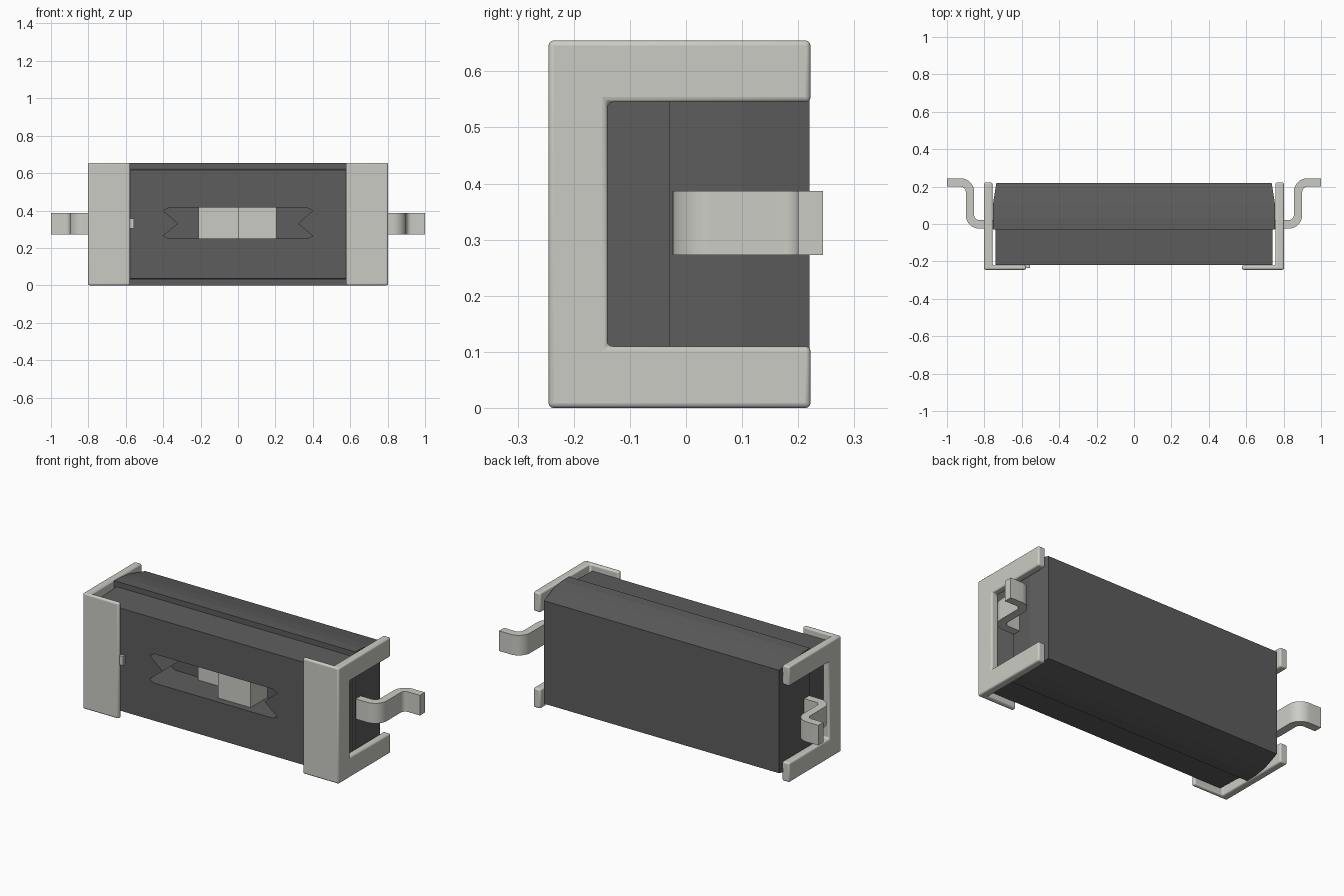
import bpy, bmesh, math
from mathutils import Vector

if "Cube" in bpy.data.objects:
    bpy.data.objects.remove(bpy.data.objects["Cube"])

H = 0.655


def material(name, rgb):
    m = bpy.data.materials.new(name)
    m.diffuse_color = (*rgb, 1)
    m.use_nodes = True
    m.node_tree.nodes["Principled BSDF"].inputs["Base Color"].default_value = m.diffuse_color
    return m


DARK = material("dark_plastic", (0.11, 0.11, 0.11))
METAL = material("pale_metal", (0.6, 0.6, 0.56))


def finish(name, bm, mat):
    bmesh.ops.recalc_face_normals(bm, faces=bm.faces)
    me = bpy.data.meshes.new(name)
    bm.to_mesh(me)
    bm.free()
    ob = bpy.data.objects.new(name, me)
    bpy.context.collection.objects.link(ob)
    me.materials.append(mat)
    return ob


def prism(name, pts, step, mat):
    """Extrude a closed 3D outline along the vector step."""
    bm = bmesh.new()
    f = bm.faces.new([bm.verts.new(p) for p in pts])
    ext = bmesh.ops.extrude_face_region(bm, geom=[f], use_keep_orig=True)
    verts = [g for g in ext["geom"] if isinstance(g, bmesh.types.BMVert)]
    bmesh.ops.translate(bm, verts=verts, vec=step)
    return finish(name, bm, mat)


def box(name, x0, x1, y0, y1, z0, z1, mat):
    return prism(name, [(x0, y0, z0), (x1, y0, z0), (x1, y1, z0), (x0, y1, z0)],
                 (0, 0, z1 - z0), mat)


def loft(name, rings, mat):
    """Rectangular sections (y, half width, bottom z), symmetric in height."""
    bm = bmesh.new()
    loops = [[bm.verts.new(p) for p in ((-w, y, b), (w, y, b), (w, y, H - b), (-w, y, H - b))]
             for y, w, b in rings]
    for a, c in zip(loops, loops[1:]):
        for i in range(4):
            j = (i + 1) % 4
            bm.faces.new((a[i], a[j], c[j], c[i]))
    bm.faces.new(loops[0])
    bm.faces.new(loops[-1])
    return finish(name, bm, mat)


def cut(ob, cutter):
    cutter.hide_render = True
    mod = ob.modifiers.new("cut", "BOOLEAN")
    mod.operation = "DIFFERENCE"
    mod.solver = "EXACT"
    mod.object = cutter
    dg = bpy.context.evaluated_depsgraph_get()
    ob.data = bpy.data.meshes.new_from_object(ob.evaluated_get(dg))
    ob.modifiers.clear()
    bpy.data.objects.remove(cutter)


def mirror_x(ob):
    ob.modifiers.new("mirror", "MIRROR").use_axis[0] = True


def smooth(ob):
    bpy.ops.object.select_all(action="DESELECT")
    ob.select_set(True)
    bpy.context.view_layer.objects.active = ob
    bpy.ops.object.shade_smooth_by_angle(angle=math.radians(35))


# moulded body: tapered back half and narrower front half
loft("back_body", [(-0.03, 0.755, 0), (0.03, 0.755, 0.002),
                   (0.1, 0.755, 0.012), (0.22, 0.736, 0.036)], DARK)
front = loft("front_body", [(-0.22, 0.74, 0.037), (-0.03, 0.74, 0.03)], DARK)

# window in the front with a wedge pointing in at each end
half = [(0.37, 0.25), (0.4, 0.265), (0.32, 0.33), (0.4, 0.4), (0.37, 0.415)]
outline = half + [(-x, z) for x, z in reversed(half)]
cut(front, prism("window_cutter", [(x, -0.3, z) for x, z in outline], (0, 0.285, 0), DARK))

# overlapping contact blades inside the window
box("left_contact", -0.21, 0, -0.06, -0.02, 0.25, 0.415, METAL)
box("right_contact", 0, 0.205, -0.18, -0.02, 0.25, 0.415, METAL)

# end brackets: L-shaped sheet with an open-backed slot
pts = [(0.577, -0.245), (0.802, -0.245), (0.802, 0.222),
       (0.757, 0.222), (0.757, -0.221), (0.577, -0.221)]
bracket = prism("end_brackets", [(x, y, 0) for x, y in pts], (0, 0, H), METAL)
cut(bracket, box("slot_cutter", 0.7, 0.9, -0.14, 0.4, 0.11, 0.545, METAL))
bev = bracket.modifiers.new("bevel", "BEVEL")
bev.width = 0.009
bev.segments = 3
mirror_x(bracket)
smooth(bracket)

# small marker tab beside the left bracket
box("marker_tab", -0.585, -0.555, -0.236, -0.215, 0.305, 0.357, METAL)


# bent leads: flat strip following an S-shaped path with rounded bends
def arc(cx, cy, r, a0, a1, n=8):
    return [(cx + r * math.cos(math.radians(a0 + (a1 - a0) * i / n)),
             cy + r * math.sin(math.radians(a0 + (a1 - a0) * i / n))) for i in range(n + 1)]


t, r = 0.0225, 0.05
xm, y_low, y_high = 0.877, -0.002, 0.222
path = [(0.72, y_low)] + arc(xm - r, y_low + r, r, -90, 0) \
    + arc(xm + r, y_high - r, r, 180, 90) + [(1.0, y_high)]
sides = ([], [])
for i, p in enumerate(path):
    a, b = path[max(i - 1, 0)], path[min(i + 1, len(path) - 1)]
    d = Vector((b[0] - a[0], b[1] - a[1])).normalized()
    if i in (1, len(path) - 2):
        d = Vector((1, 0))
    elif i in (9, 10):
        d = Vector((0, 1))
    for s, k in zip(sides, (1, -1)):
        s.append((p[0] - k * t * d.y, p[1] + k * t * d.x, 0.273))
lead = prism("leads", sides[0] + sides[1][::-1], (0, 0, 0.114), METAL)
mirror_x(lead)
smooth(lead)
